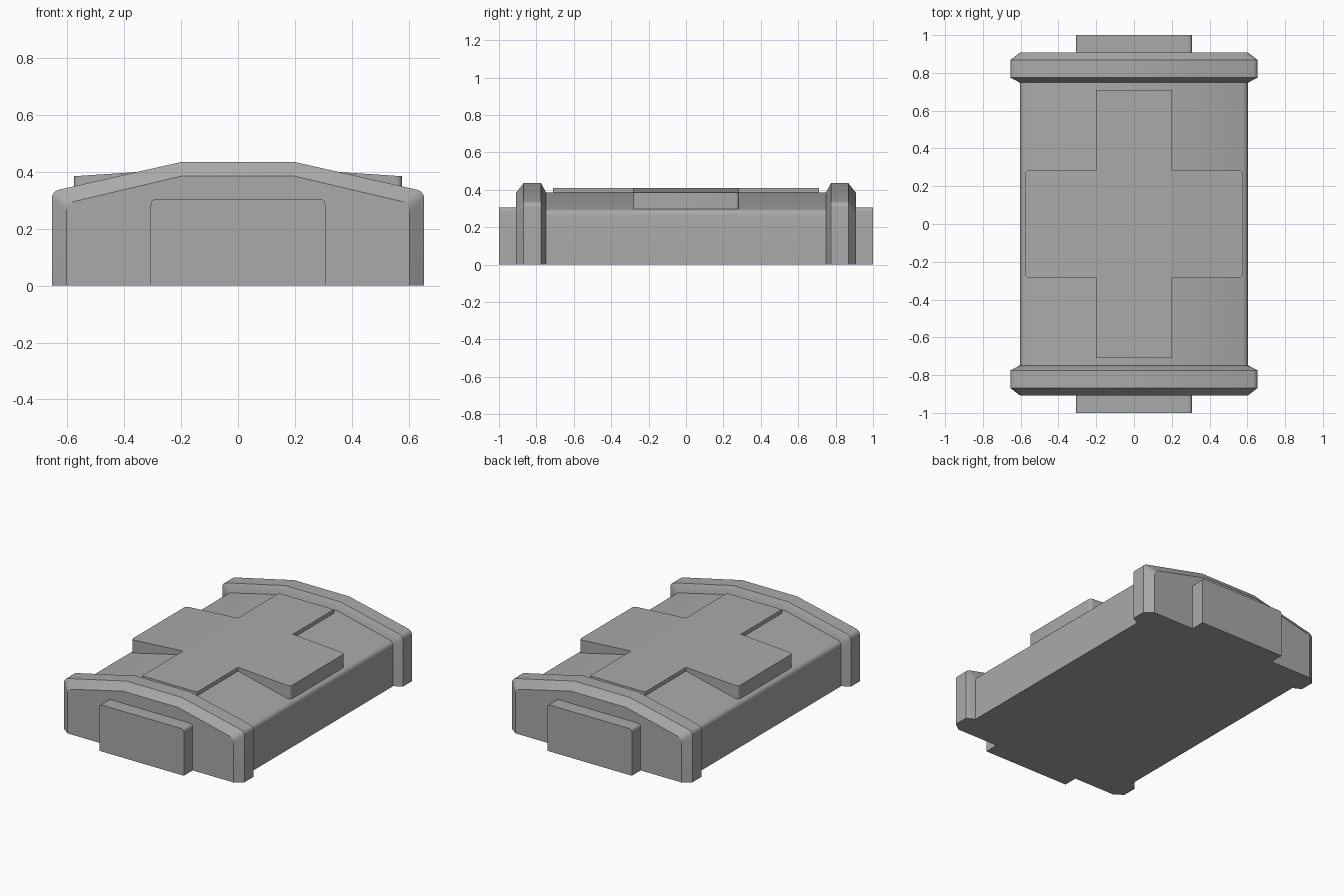
import bpy, bmesh, math
from mathutils import Vector

cube = bpy.data.objects.get("Cube")
if cube:
    bpy.data.objects.remove(cube, do_unlink=True)

# One plain grey for the whole case
grey = bpy.data.materials.new("plain grey")
grey.use_nodes = True
colour = (0.4, 0.4, 0.4, 1)
grey.diffuse_color = colour
grey.node_tree.nodes["Principled BSDF"].inputs["Base Color"].default_value = colour


def finish(name, bm):
    bmesh.ops.recalc_face_normals(bm, faces=bm.faces)
    mesh = bpy.data.meshes.new(name)
    bm.to_mesh(mesh)
    bm.free()
    mesh.materials.append(grey)
    ob = bpy.data.objects.new(name, mesh)
    bpy.context.collection.objects.link(ob)
    bpy.ops.object.select_all(action='DESELECT')
    ob.select_set(True)
    bpy.context.view_layer.objects.active = ob
    bpy.ops.object.shade_smooth_by_angle(angle=math.radians(30))
    return ob


def section(width, shoulder, ridge_x, top, radius, steps=5):
    """Symmetric x-z outline with rounded shoulders."""
    foot, corner = Vector((width, 0)), Vector((width, shoulder))
    ridge = Vector((ridge_x, top))
    a = corner + (foot - corner).normalized() * radius
    b = corner + (ridge - corner).normalized() * radius
    half = [foot]
    for i in range(steps + 1):
        t = i / steps
        half.append(a * (1 - t) ** 2 + corner * 2 * t * (1 - t) + b * t * t)
    if ridge_x < width - radius:
        half.append(ridge)
    return half + [Vector((-p.x, p.y)) for p in reversed(half)]


def loft(name, rings):
    """Skin a list of (y, outline) rings and close both ends."""
    bm = bmesh.new()
    loops = [[bm.verts.new((p.x, y, p.y)) for p in pts] for y, pts in rings]
    for lo, hi in zip(loops, loops[1:]):
        n = len(lo)
        for i in range(n):
            j = (i + 1) % n
            bm.faces.new((lo[i], lo[j], hi[j], hi[i]))
    bm.faces.new(loops[0])
    bm.faces.new(loops[-1])
    return finish(name, bm)


def prism(name, plan, bottom, height_at):
    """Raise an x-y plan from the bottom to a height that depends on x."""
    bm = bmesh.new()
    low = [bm.verts.new((x, y, bottom)) for x, y in plan]
    high = [bm.verts.new((x, y, height_at(x))) for x, y in plan]
    bm.faces.new(low)
    bm.faces.new(high)
    for i in range(len(plan)):
        j = (i + 1) % len(plan)
        bm.faces.new((low[i], low[j], high[j], high[i]))
    return finish(name, bm)


# Main body between the end caps
inner = section(0.603, 0.29, 0.2, 0.385, 0.028)
outer = section(0.655, 0.332, 0.2, 0.435, 0.028)
tab = section(0.307, 0.305, 0.28, 0.305, 0.022)
loft("case_body", [(-0.8, inner), (0.8, inner)])

# Chamfered end caps and the tabs that stick out of them
for side, s in (("front", -1), ("back", 1)):
    loft(side + "_end_cap", [(s * 0.748, inner), (s * 0.775, outer),
                             (s * 0.868, outer), (s * 0.908, inner)])
    loft(side + "_tab", [(s * 0.89, tab), (s * 1.0, tab)])


# Raised cross on the lid: long flat bar with two sloping arms
def cross_height(x):
    return 0.41 - max(0, abs(x) - 0.2) * 0.066


prism("cross_bar", [(-0.2, -0.71), (0.2, -0.71), (0.2, 0.71), (-0.2, 0.71)],
      0.36, cross_height)

arm_tip, arm_half, r = 0.577, 0.284, 0.02
tip = []
for i in range(5):
    a = math.radians(90) * i / 4
    tip.append((arm_tip - r + r * math.cos(a), arm_half - r + r * math.sin(a)))
plan = tip + [(0.2, arm_half), (0.2, -arm_half)] + [(x, -y) for x, y in reversed(tip)]
for side, s in (("left", 1), ("right", -1)):
    prism(side + "_cross_arm", [(s * x, y) for x, y in plan], 0.292, cross_height)
